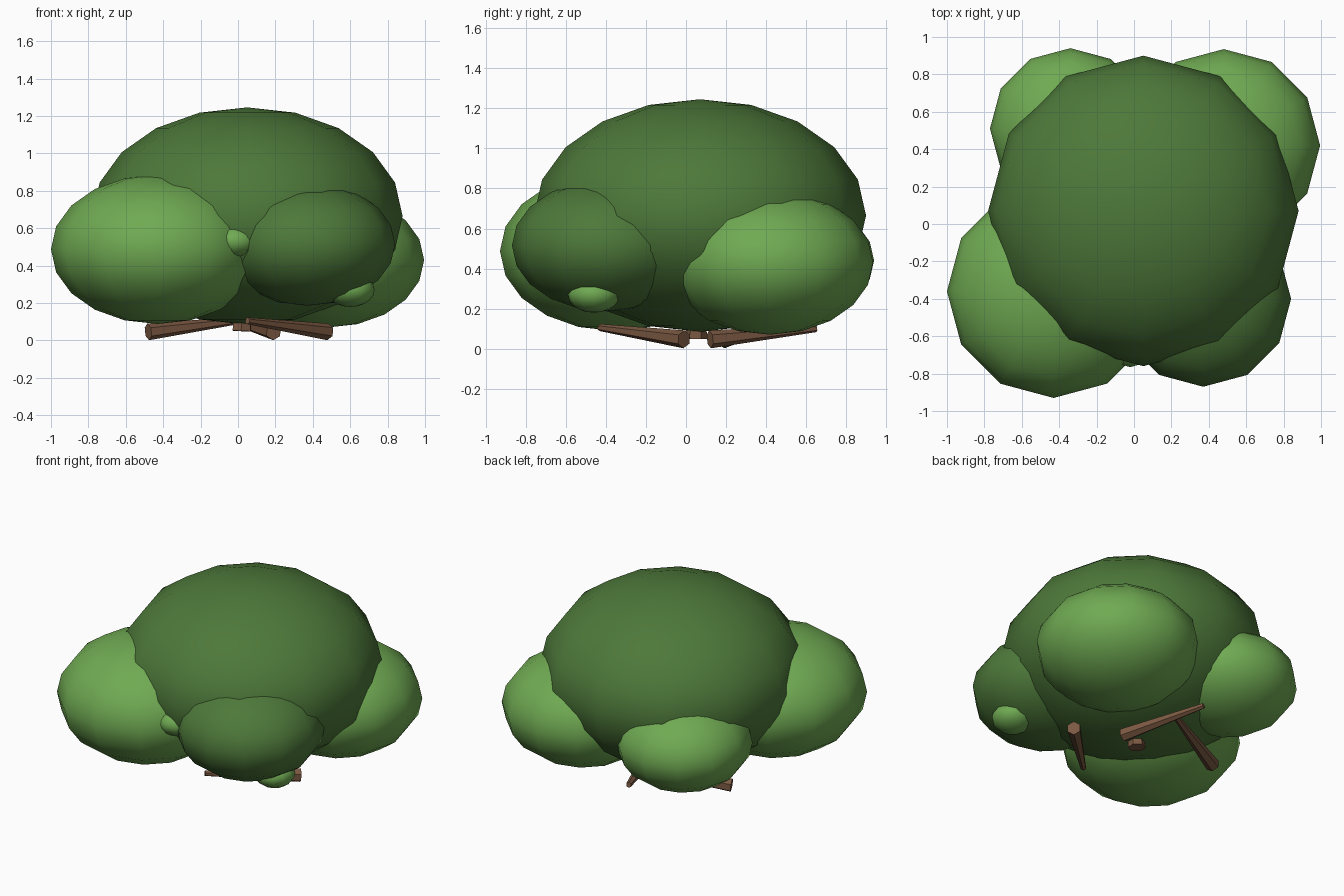
import bpy
from mathutils import Vector

if "Cube" in bpy.data.objects:
    bpy.data.objects.remove(bpy.data.objects["Cube"])


def material(name, color):
    m = bpy.data.materials.new(name)
    m.diffuse_color = (*color, 1)
    m.use_nodes = True
    m.node_tree.nodes["Principled BSDF"].inputs["Base Color"].default_value = m.diffuse_color
    return m


DARK = material("dark_leaf", (0.075, 0.19, 0.042))
LIGHT = material("light_leaf", (0.16, 0.40, 0.085))
BARK = material("bark", (0.20, 0.10, 0.055))


def clump(name, center, radius, mat):
    """Smooth foliage ball, flattened to 70 percent height."""
    bpy.ops.mesh.primitive_uv_sphere_add(segments=12, ring_count=10, radius=radius, location=center)
    ob = bpy.context.object
    ob.name = name
    ob.scale.z = 0.7
    ob.data.materials.append(mat)
    bpy.ops.object.shade_smooth()


def stick(name, thick_end, thin_end, r1=0.045, r2=0.018):
    """Tapered six-sided twig between two points."""
    a, b = Vector(thick_end), Vector(thin_end)
    bpy.ops.mesh.primitive_cone_add(vertices=6, radius1=r1, radius2=r2,
                                    depth=(b - a).length, location=(a + b) / 2)
    ob = bpy.context.object
    ob.name = name
    ob.rotation_euler = (b - a).to_track_quat('Z', 'Y').to_euler()
    ob.data.materials.append(BARK)


# Foliage
clump("main_foliage", (0.05, 0.07, 0.665), 0.83, DARK)
clump("front_left_foliage", (-0.43, -0.36, 0.487), 0.57, LIGHT)
clump("front_right_foliage", (0.37, -0.40, 0.515), 0.47, DARK)
clump("back_right_foliage", (0.48, 0.42, 0.43), 0.515, LIGHT)
clump("back_left_foliage", (-0.34, 0.51, 0.44), 0.43, LIGHT)

# Small tufts poking out of the foliage
clump("front_tuft", (-0.02, -0.635, 0.53), 0.13, LIGHT)
clump("side_tuft", (0.60, -0.46, 0.27), 0.13, LIGHT)

# Twigs under the bush
stick("right_twig", (0.48, -0.01, 0.046), (0.05, -0.43, 0.105))
stick("back_twig", (0.19, 0.12, 0.046), (-0.02, 0.65, 0.10))
stick("left_twig", (-0.48, 0.19, 0.046), (0.03, 0.43, 0.11))
stick("center_stem", (0.02, 0.05, 0.05), (0.04, 0.06, 0.50), 0.055, 0.03)
